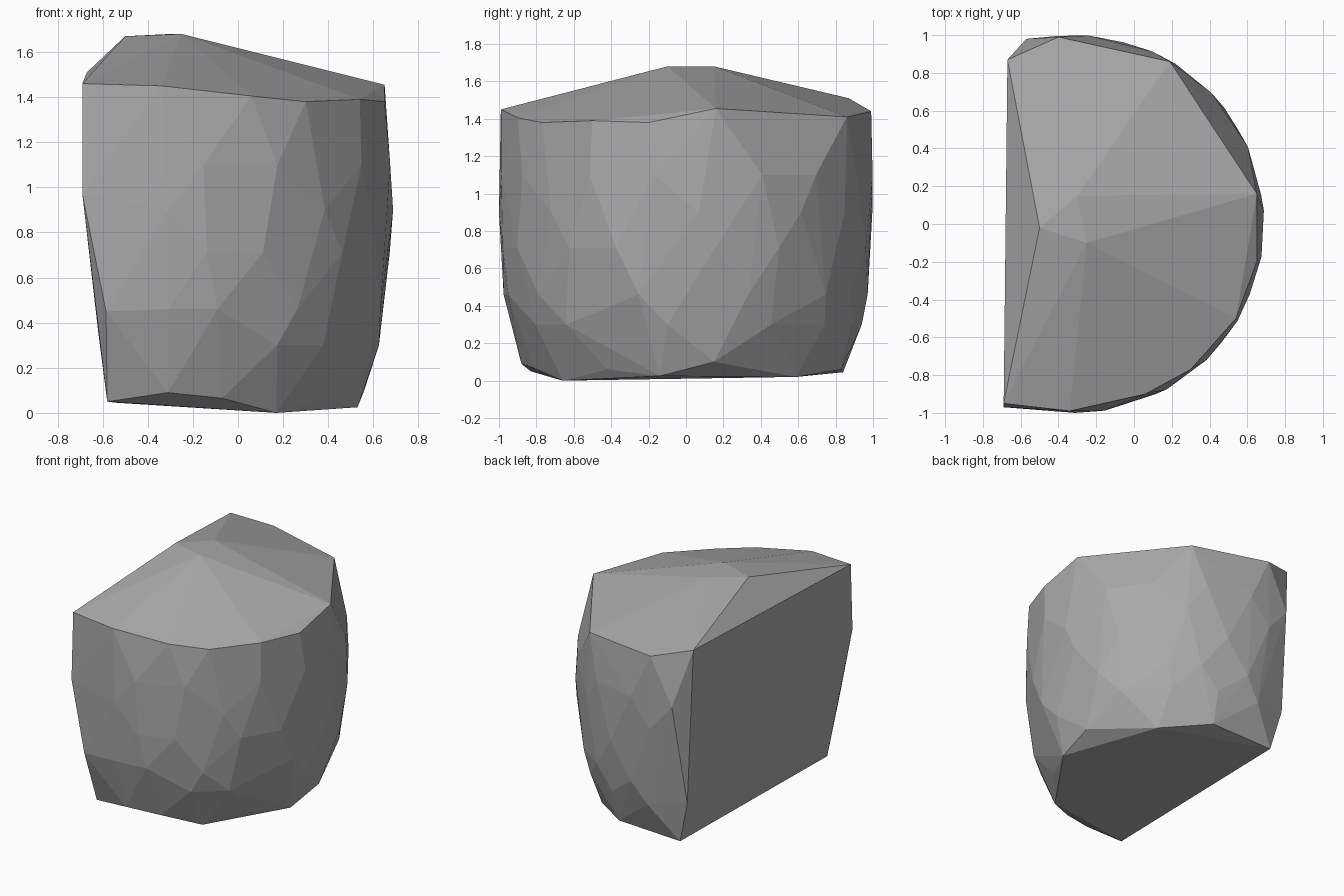
import bpy
import bmesh
from math import sin, cos, radians

cube = bpy.data.objects.get("Cube")
if cube:
    bpy.data.objects.remove(cube, do_unlink=True)

# Stone material
stone = bpy.data.materials.new("stone grey")
stone.use_nodes = True
grey = (0.4, 0.4, 0.4, 1)
stone.diffuse_color = grey
stone.node_tree.nodes["Principled BSDF"].inputs["Base Color"].default_value = grey

# Peaks, then the upper rim
peaks = [(-.5, -.02, 1.67), (-.25, -.1, 1.68), (-.3, .15, 1.68)]
rim = [(-.69, -.95, 1.46), (-.34, -.99, 1.45), (.06, -.9, 1.405), (.3, -.77, 1.38),
       (.54, -.5, 1.39), (.65, -.2, 1.38), (.65, .16, 1.455), (.19, .86, 1.41),
       (-.4, .99, 1.44), (-.67, .87, 1.51)]
# Underside outline
base = [(-.58, -.83, .05), (-.31, -.88, .09), (-.07, -.81, .065), (.17, -.66, 0),
        (.38, -.42, .06), (.53, -.14, .025), (.56, .15, .1), (.28, .59, .02),
        (-.03, .83, .06), (-.54, .84, .045)]
# Edges of the split flat side
split = [(-.69, -.97, .97), (-.585, -.97, .45), (-.62, .87, .36), (-.57, .98, 1.1)]

# Worn round side: staggered rings of points, (height, radius, angles)
CENTRE_X = -.31
rings = [
    (1.10, 1.0, (-81, -61, -31, -10, 24, 44, 66, 86)),
    (.90, 1.0, (-90, -46, 4, 38, 58, 95)),
    (.71, .995, (-80, -65, -39, -22, 9, 30, 75)),
    (.46, .975, (-90, -77, -54, -15, 20, 50, 64, 85)),
    (.30, .94, (-59, -43, -6, 29, 52, 72, 92)),
]
worn = [(CENTRE_X + r * cos(radians(a)), r * sin(radians(a)), z)
        for z, r, angles in rings for a in angles]

# Wrap the points in a faceted skin
bm = bmesh.new()
for p in peaks + rim + base + split + worn:
    bm.verts.new(p)
hull = bmesh.ops.convex_hull(bm, input=bm.verts)
loose = {v for v in hull["geom_interior"] + hull["geom_unused"]
         if isinstance(v, bmesh.types.BMVert)}
bmesh.ops.delete(bm, geom=list(loose), context='VERTS')
bmesh.ops.dissolve_limit(bm, angle_limit=radians(1.5), verts=bm.verts, edges=bm.edges)
bmesh.ops.recalc_face_normals(bm, faces=bm.faces)

mesh = bpy.data.meshes.new("split_boulder")
bm.to_mesh(mesh)
bm.free()
mesh.materials.append(stone)
boulder = bpy.data.objects.new("split_boulder", mesh)
bpy.context.collection.objects.link(boulder)
